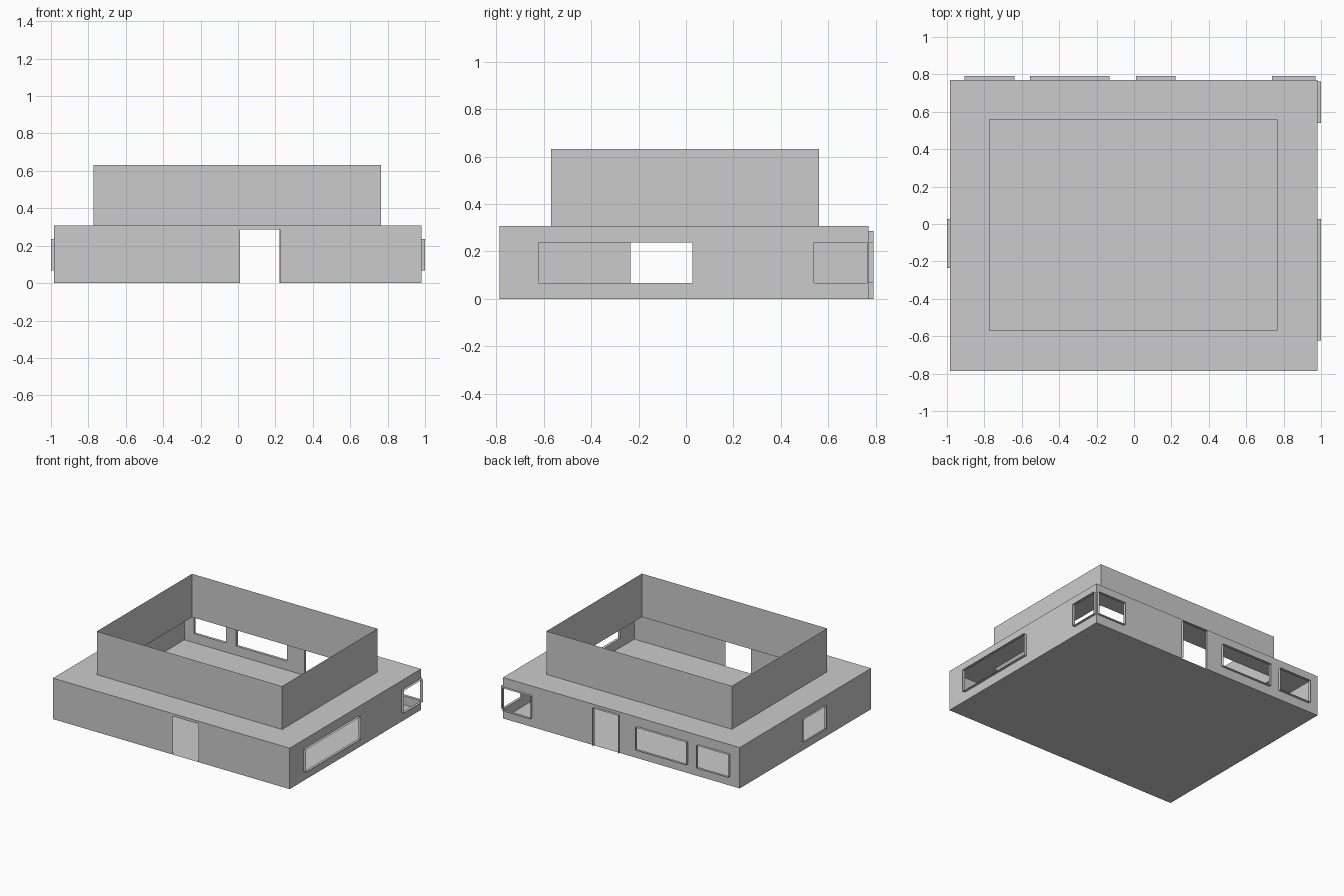
import bpy, bmesh, math

if "Cube" in bpy.data.objects:
    bpy.data.objects.remove(bpy.data.objects["Cube"])

X0, X1, Y0, Y1, H = -0.985, 0.98, -0.787, 0.77, 0.307   # lower storey
UX0, UX1, UY0, UY1, UH = -0.773, 0.765, -0.57, 0.56, 0.632  # upper storey
WZ0, WZ1, DZ = 0.068, 0.237, 0.287                      # window and door heights


def make_object(name, quads):
    bm = bmesh.new()
    for q in quads:
        bm.faces.new([bm.verts.new(p) for p in q])
    bmesh.ops.remove_doubles(bm, verts=bm.verts, dist=1e-5)
    bmesh.ops.dissolve_limit(bm, angle_limit=math.radians(1), verts=bm.verts,
                             edges=bm.edges, use_dissolve_boundaries=False)
    me = bpy.data.meshes.new(name)
    bm.to_mesh(me)
    bm.free()
    ob = bpy.data.objects.new(name, me)
    bpy.context.collection.objects.link(ob)
    return ob


def panel(name, place, u_range, v_range, holes=(), flip=False):
    """Flat sheet with rectangular holes (u0, u1, v0, v1)."""
    us = sorted({*u_range, *(u for h in holes for u in h[:2])})
    vs = sorted({*v_range, *(v for h in holes for v in h[2:])})
    quads = []
    for a, b in zip(us, us[1:]):
        for c, d in zip(vs, vs[1:]):
            mu, mv = (a + b) / 2, (c + d) / 2
            if any(h[0] < mu < h[1] and h[2] < mv < h[3] for h in holes):
                continue
            q = [place(a, c), place(b, c), place(b, d), place(a, d)]
            quads.append(q[::-1] if flip else q)
    return make_object(name, quads)


def frame(name, place, hole, wall, outer):
    """Thin rim pushed out of the wall around an opening."""
    a, b, c, d = hole
    pts = [(a, c), (a, d), (b, d), (b, c)]
    sides = 4 if c > 0 else 3                # doors have no sill
    quads = []
    for i in range(sides):
        p, q = pts[i], pts[(i + 1) % 4]
        quads.append([place(*p, wall), place(*q, wall), place(*q, outer), place(*p, outer)])
    return make_object(name, quads)


def on_x(u, v, w):
    return (w, u, v)


def on_y(u, v, w):
    return (u, w, v)


# lower walls: name, placement, position, span, frame reach, openings, flip
walls = [
    ("front", on_y, Y0, (X0, X1), None, [(0.012, 0.225, 0, DZ)], False),
    ("back", on_y, Y1, (X0, X1), 0.79,
     [(-0.905, -0.64, WZ0, WZ1), (-0.555, -0.132, WZ0, WZ1),
      (0.012, 0.222, 0, DZ), (0.738, 0.97, WZ0, WZ1)], True),
    ("left", on_x, X0, (Y0, Y1), -1.0, [(-0.235, 0.027, WZ0, WZ1)], True),
    ("right", on_x, X1, (Y0, Y1), 1.0,
     [(-0.622, 0.027, WZ0, WZ1), (0.541, 0.763, WZ0, WZ1)], False),
]
for name, place, pos, span, reach, holes, flip in walls:
    panel(name + "_wall", lambda u, v: place(u, v, pos), span, (0, H), holes, flip)
    if reach is not None:
        for i, h in enumerate(holes):
            kind = "window" if h[2] > 0 else "door"
            frame(f"{name}_{kind}_frame_{i + 1}", place, h, pos, reach)

# floor and terrace roof around the upper storey
panel("floor", lambda u, v: (u, v, 0), (X0, X1), (Y0, Y1), flip=True)
panel("terrace_roof", lambda u, v: (u, v, H), (X0, X1), (Y0, Y1),
      [(UX0, UX1, UY0, UY1)])

# upper storey, open at the top
corners = [(UX0, UY0), (UX1, UY0), (UX1, UY1), (UX0, UY1)]
make_object("upper_walls", [
    [(*p, H), (*q, H), (*q, UH), (*p, UH)]
    for p, q in zip(corners, corners[1:] + corners[:1])])
